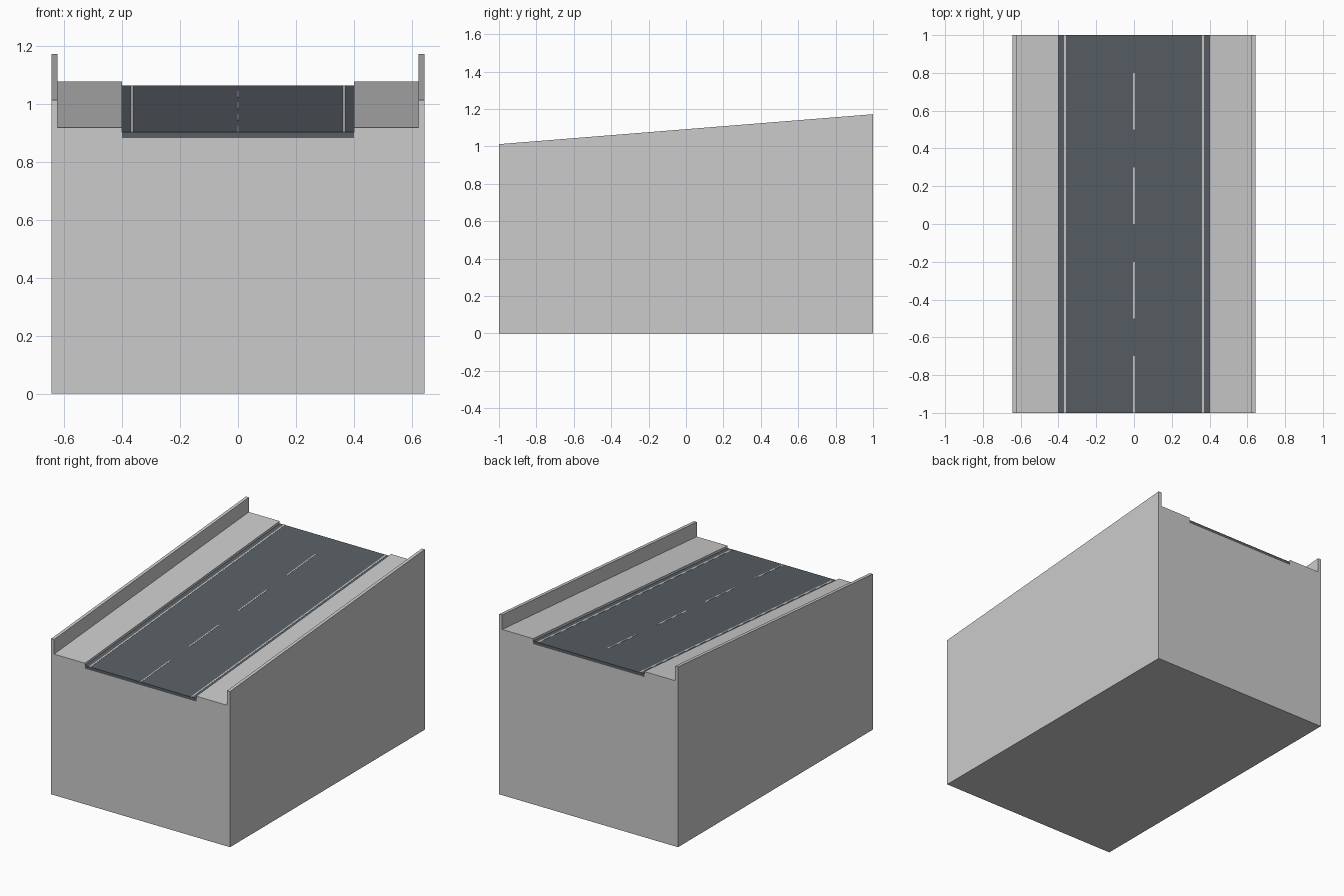
import bpy, bmesh

if "Cube" in bpy.data.objects:
    bpy.data.objects.remove(bpy.data.objects["Cube"])

SLOPE = 0.08
ROAD = 0.982  # road surface height at y = 0


def material(name, color):
    m = bpy.data.materials.new(name)
    m.diffuse_color = (*color, 1)
    m.use_nodes = True
    m.node_tree.nodes["Principled BSDF"].inputs["Base Color"].default_value = m.diffuse_color
    return m


def sloped_prism(name, profile, y0=-1.0, y1=1.0, mat=None):
    """Extrude an x-z profile along y; points above the ground follow the slope."""
    bm = bmesh.new()
    ends = [[bm.verts.new((x, y, z + SLOPE * y if z > 0 else 0)) for x, z in profile]
            for y in (y0, y1)]
    a, b = ends
    n = len(profile)
    bm.faces.new(a)
    bm.faces.new(b[::-1])
    for i in range(n):
        j = (i + 1) % n
        bm.faces.new((a[i], b[i], b[j], a[j]))
    bmesh.ops.recalc_face_normals(bm, faces=bm.faces)
    me = bpy.data.meshes.new(name)
    bm.to_mesh(me)
    bm.free()
    ob = bpy.data.objects.new(name, me)
    bpy.context.collection.objects.link(ob)
    if mat:
        me.materials.append(mat)
    return ob


def strip(name, x0, x1, z0, z1, mat, y0=-1.0, y1=1.0):
    return sloped_prism(name, [(x0, z0), (x1, z0), (x1, z1), (x0, z1)], y0, y1, mat)


asphalt = material("asphalt", (0.10, 0.115, 0.13))
paint = material("road_paint", (0.75, 0.75, 0.72))

# Concrete body: parapets, sidewalks and road trough in one mirrored profile
half = [(0.643, 0), (0.643, 1.092), (0.622, 1.092), (0.622, 0.997),
        (0.4, 0.997), (0.4, ROAD - 0.02)]
sloped_prism("ramp_body", half + [(-x, z) for x, z in reversed(half)])

# Road slab
strip("road_slab", -0.4, 0.4, ROAD - 0.02, ROAD, asphalt)

# Edge lines
for side, x in (("left", -0.366), ("right", 0.366)):
    strip(f"edge_line_{side}", x - 0.005, x + 0.005, ROAD - 0.002, ROAD + 0.001, paint)

# Centre dashes
for i in range(4):
    y = -1 + 0.5 * i
    strip(f"centre_dash_{i + 1}", -0.004, 0.004, ROAD - 0.002, ROAD + 0.001, paint, y, y + 0.3)
